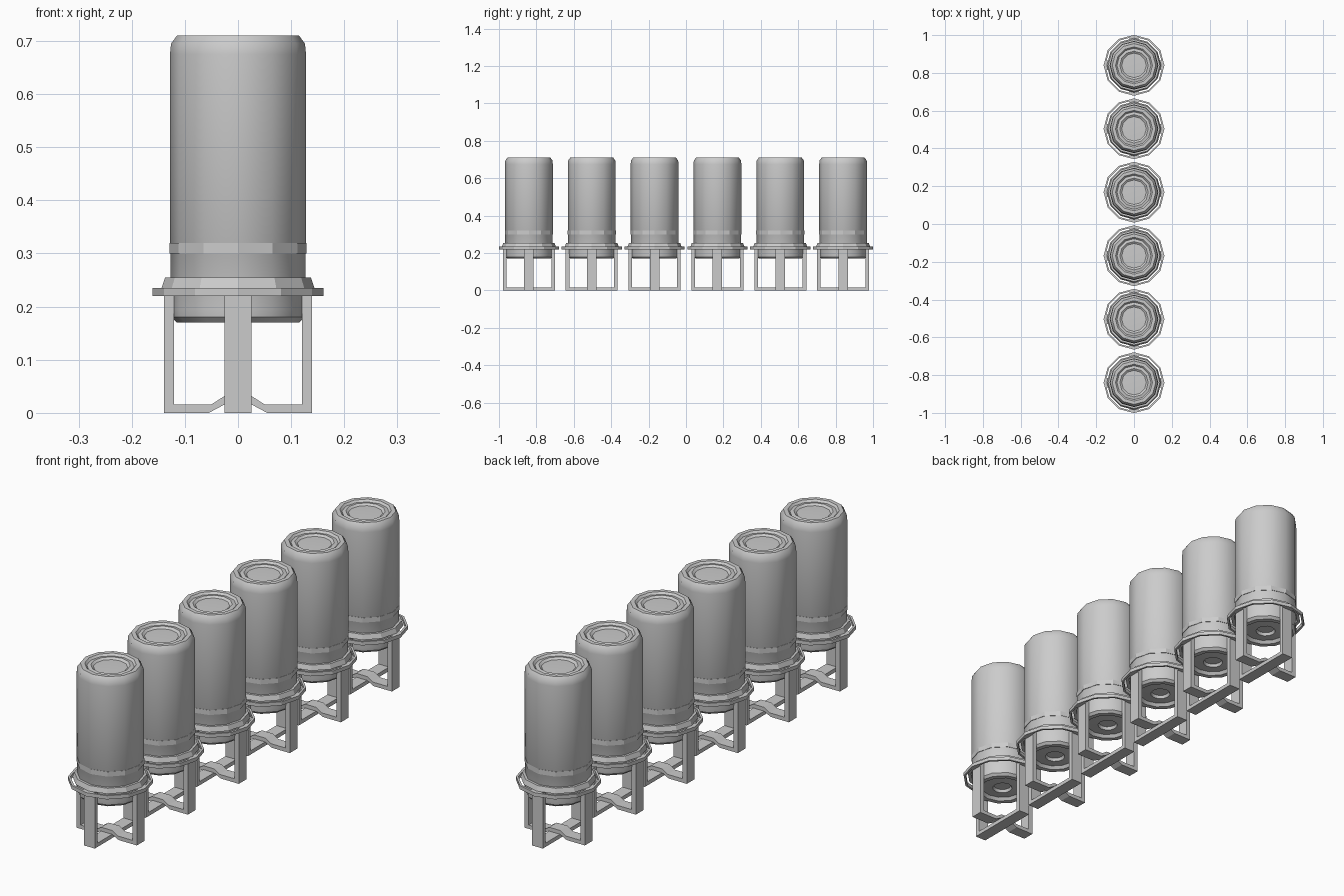
import bpy, bmesh, math
from mathutils import Matrix

if "Cube" in bpy.data.objects:
    bpy.data.objects.remove(bpy.data.objects["Cube"])

SIDES = 12
SPACING = 0.336
COUNT = 6


def finish(bm, name):
    bmesh.ops.recalc_face_normals(bm, faces=bm.faces)
    mesh = bpy.data.meshes.new(name)
    bm.to_mesh(mesh)
    bm.free()
    return mesh


def lathe(name, profile, closed=False):
    """Revolve (radius, z) points; open profiles end on the axis."""
    bm = bmesh.new()
    rings = []
    for r, z in profile:
        if r == 0:
            rings.append([bm.verts.new((0, 0, z))] * SIDES)
        else:
            rings.append([bm.verts.new((r * math.cos(2 * math.pi * i / SIDES),
                                        r * math.sin(2 * math.pi * i / SIDES), z))
                          for i in range(SIDES)])
    pairs = list(zip(rings, rings[1:]))
    if closed:
        pairs.append((rings[-1], rings[0]))
    for a, b in pairs:
        for i in range(SIDES):
            j = (i + 1) % SIDES
            bm.faces.new(list(dict.fromkeys((a[i], a[j], b[j], b[i]))))
    return finish(bm, name)


def strap(name, half, turned):
    """Mirror a half outline in x-z and extrude it to the strap width."""
    outline = half + [(-x, z) for x, z in reversed(half) if x > 0]
    bm = bmesh.new()
    face = bm.faces.new([bm.verts.new((x, -0.025, z)) for x, z in outline])
    ext = bmesh.ops.extrude_face_region(bm, geom=[face])["geom"]
    bmesh.ops.translate(bm, vec=(0, 0.05, 0),
                        verts=[v for v in ext if isinstance(v, bmesh.types.BMVert)])
    if turned:
        bm.transform(Matrix.Rotation(math.pi / 2, 4, 'Z'))
    return finish(bm, name)


# upright part of a strap: foot corner, leg, outward tab under the hoop
LEG = [(0.139, 0), (0.139, 0.22), (0.154, 0.22), (0.154, 0.235),
       (0.12, 0.235), (0.12, 0.016)]

parts = {
    # canister with recessed base and dished lid
    "canister": lathe("canister", [
        (0, 0.19), (0.035, 0.19), (0.04, 0.178), (0.085, 0.182), (0.095, 0.17),
        (0.115, 0.17), (0.125, 0.18), (0.127, 0.195), (0.127, 0.30),
        (0.128, 0.302), (0.128, 0.675), (0.126, 0.695), (0.115, 0.71),
        (0.098, 0.71), (0.09, 0.702), (0.075, 0.705), (0.065, 0.698), (0, 0.70)]),
    # raised bands around the shell
    "lower_band": lathe("lower_band", [(0.125, 0.30), (0.129, 0.30), (0.129, 0.32),
                                       (0.125, 0.32)], True),
    # sloped clamp collar and outer hoop
    "collar": lathe("collar", [(0.131, 0.235), (0.144, 0.235), (0.137, 0.255),
                               (0.126, 0.255)], True),
    "hoop": lathe("hoop", [(0.152, 0.22), (0.161, 0.22), (0.161, 0.235),
                           (0.152, 0.235)], True),
    # side strap humps over the flat front-to-back strap
    "side_legs": strap("side_legs", [(0, 0.016), (0.025, 0.016), (0.055, 0)] + LEG
                       + [(0.05, 0.016), (0.025, 0.032), (0, 0.032)], False),
    "front_back_legs": strap("front_back_legs", LEG, True),
}

# row of six identical canisters on stands
for n in range(COUNT):
    y = (n - (COUNT - 1) / 2) * SPACING
    for name, mesh in parts.items():
        ob = bpy.data.objects.new(f"{name}_{n + 1}", mesh)
        ob.location.y = y
        bpy.context.collection.objects.link(ob)

# smooth the round shell, keep the hard rims
shell = bpy.data.objects["canister_1"]
for p in shell.data.polygons:
    p.use_smooth = True
shell.data.set_sharp_from_angle(angle=math.radians(32))
